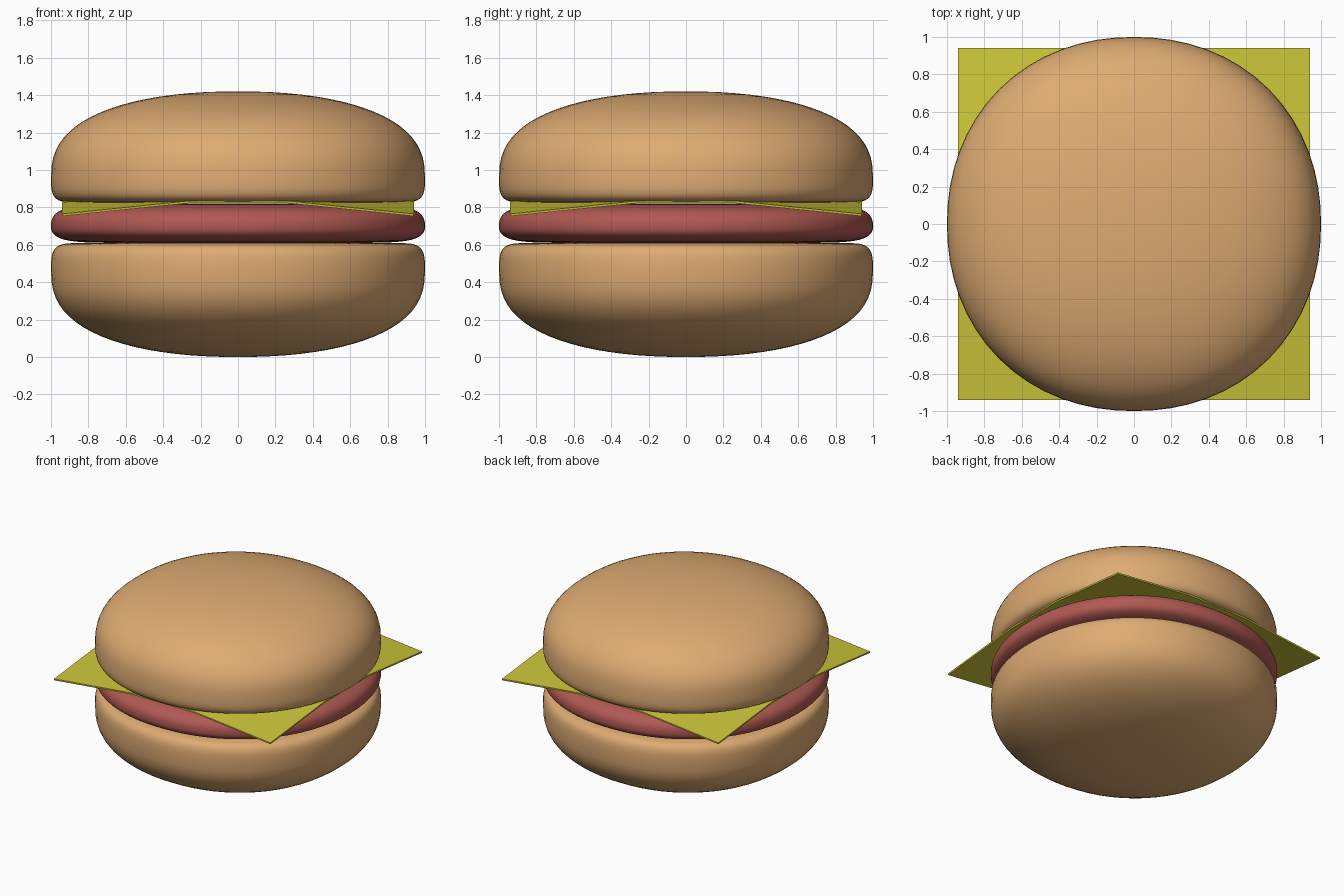
import bpy, bmesh
from math import sin, cos, pi

if "Cube" in bpy.data.objects:
    bpy.data.objects.remove(bpy.data.objects["Cube"])

SEGS, STEPS = 64, 20
OUTLINE = 2.12          # plan outline: a circle very slightly squared


def material(name, rgb):
    mat = bpy.data.materials.new(name)
    mat.diffuse_color = (*rgb, 1)
    mat.use_nodes = True
    mat.node_tree.nodes["Principled BSDF"].inputs["Base Color"].default_value = mat.diffuse_color
    return mat


def finish(bm, name, mat, smooth):
    bmesh.ops.recalc_face_normals(bm, faces=bm.faces[:])
    for f in bm.faces:
        f.smooth = smooth
    mesh = bpy.data.meshes.new(name)
    bm.to_mesh(mesh)
    bm.free()
    obj = bpy.data.objects.new(name, mesh)
    bpy.context.collection.objects.link(obj)
    mesh.materials.append(mat)
    return obj


def power(v, e):
    return abs(v) ** e * (1 if v >= 0 else -1)


def plan_scale(a):
    return (abs(cos(a)) ** OUTLINE + abs(sin(a)) ** OUTLINE) ** (-1 / OUTLINE)


def rounded_disc(name, mat, bottom, mid, top, low, high):
    """Solid of radius 1, widest at mid; low/high are the (p, q) roundness of each half."""
    profile = []
    for i in range(-STEPS + 1, STEPS):
        t = i / STEPS * pi / 2
        p, q = high if i >= 0 else low
        height = top - mid if i >= 0 else mid - bottom
        profile.append((cos(t) ** (2 / p), mid + height * power(sin(t), 2 / q)))
    bm = bmesh.new()
    angles = [2 * pi * k / SEGS for k in range(SEGS)]
    rings = [[bm.verts.new((r * plan_scale(a) * cos(a), r * plan_scale(a) * sin(a), z))
              for a in angles] for r, z in profile]
    poles = bm.verts.new((0, 0, bottom)), bm.verts.new((0, 0, top))
    for k in range(SEGS):
        n = (k + 1) % SEGS
        for a, b in zip(rings, rings[1:]):
            bm.faces.new((a[k], a[n], b[n], b[k]))
        bm.faces.new((poles[0], rings[0][n], rings[0][k]))
        bm.faces.new((poles[1], rings[-1][k], rings[-1][n]))
    return finish(bm, name, mat, True)


bread = material("bread", (0.73, 0.41, 0.17))
meat = material("meat", (0.44, 0.10, 0.085))
cheese = material("cheese", (0.60, 0.56, 0.04))

# Buns: domed outside, nearly flat cut face
DOME, FLAT = (2.2, 2.6), (30, 3)
rounded_disc("bottom_bun", bread, 0.0, 0.47, 0.61, DOME, FLAT)
rounded_disc("top_bun", bread, 0.825, 0.95, 1.42, FLAT, DOME)

# Patty
rounded_disc("patty", meat, 0.61, 0.70, 0.82, (12, 2.5), (10, 2.5))

# Cheese slice: thin square sheet with drooping corners
bm = bmesh.new()
bmesh.ops.create_grid(bm, x_segments=28, y_segments=28, size=0.94)
for v in bm.verts:
    reach = abs(v.co.x) + abs(v.co.y)
    v.co.z = 0.835 - 0.07 * max(0, (reach - 1.2) / 0.68)
slice_obj = finish(bm, "cheese_slice", cheese, False)
thick = slice_obj.modifiers.new("thickness", 'SOLIDIFY')
thick.thickness = 0.012
thick.offset = -1
